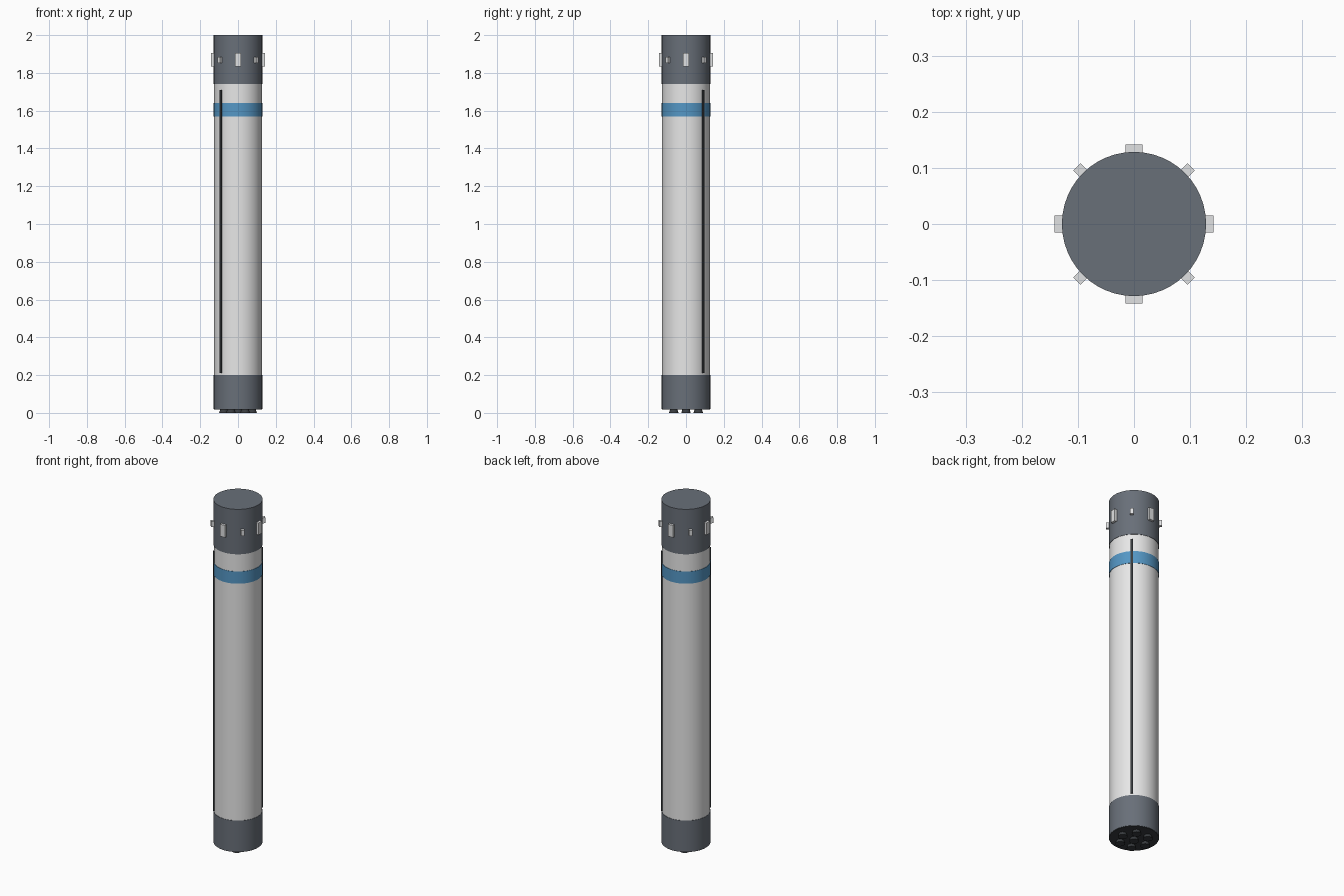
import bpy, math
from mathutils import Matrix

cube = bpy.data.objects.get("Cube")
if cube:
    bpy.data.objects.remove(cube, do_unlink=True)


def material(name, r, g, b):
    m = bpy.data.materials.new(name)
    m.use_nodes = True
    m.diffuse_color = (r, g, b, 1)
    m.node_tree.nodes["Principled BSDF"].inputs["Base Color"].default_value = (r, g, b, 1)
    return m


white = material("white_paint", 0.80, 0.80, 0.80)
slate = material("slate_grey", 0.14, 0.16, 0.19)
blue = material("blue_paint", 0.09, 0.31, 0.56)
silver = material("light_metal", 0.75, 0.76, 0.77)
dark = material("dark_metal", 0.04, 0.045, 0.05)


def tube(name, mat, r1, r2, z1, z2, x=0, y=0, sides=48):
    bpy.ops.mesh.primitive_cone_add(vertices=sides, radius1=r1, radius2=r2,
                                    depth=z2 - z1, location=(x, y, (z1 + z2) / 2))
    ob = bpy.context.object
    ob.name = name
    ob.data.materials.append(mat)
    bpy.ops.object.shade_smooth_by_angle(angle=math.radians(30))
    return ob


def radial_box(name, mat, degrees, inner, outer, width, z1, z2):
    # box pointing outward from the axis at the given heading
    bpy.ops.mesh.primitive_cube_add(size=1)
    ob = bpy.context.object
    ob.name = name
    ob.data.transform(Matrix.Diagonal((outer - inner, width, z2 - z1, 1)))
    ob.location = ((inner + outer) / 2, 0, (z1 + z2) / 2)
    ob.matrix_world = Matrix.Rotation(math.radians(degrees), 4, "Z") @ Matrix.Translation(ob.location)
    ob.data.materials.append(mat)
    return ob


# Stacked body sections
tube("main_tank", white, 0.1265, 0.1265, 0.19, 1.75)
tube("engine_skirt", slate, 0.1285, 0.1285, 0.02, 0.20)
tube("upper_section", slate, 0.1285, 0.1285, 1.74, 2.0)
tube("blue_band", blue, 0.1285, 0.1285, 1.57, 1.64)
tube("skirt_base", dark, 0.1265, 0.1265, 0.018, 0.03)

# One centre nozzle and a ring of six
tube("centre_nozzle", dark, 0.025, 0.016, 0, 0.03, sides=16)
for i in range(6):
    a = math.radians(60 * i)
    tube("ring_nozzle", dark, 0.025, 0.016, 0, 0.03,
         0.075 * math.cos(a), 0.075 * math.sin(a), 16)

# Long cable raceways on opposite sides
for heading in (45, 225):
    radial_box("cable_raceway", dark, heading, 0.115, 0.133, 0.013, 0.21, 1.71)

# Folded fins and small thruster pods around the upper section
for heading in range(0, 360, 90):
    radial_box("folded_fin", silver, heading, 0.115, 0.142, 0.03, 1.835, 1.905)
    radial_box("thruster_pod", silver, heading + 45, 0.12, 0.144, 0.018, 1.853, 1.885)
